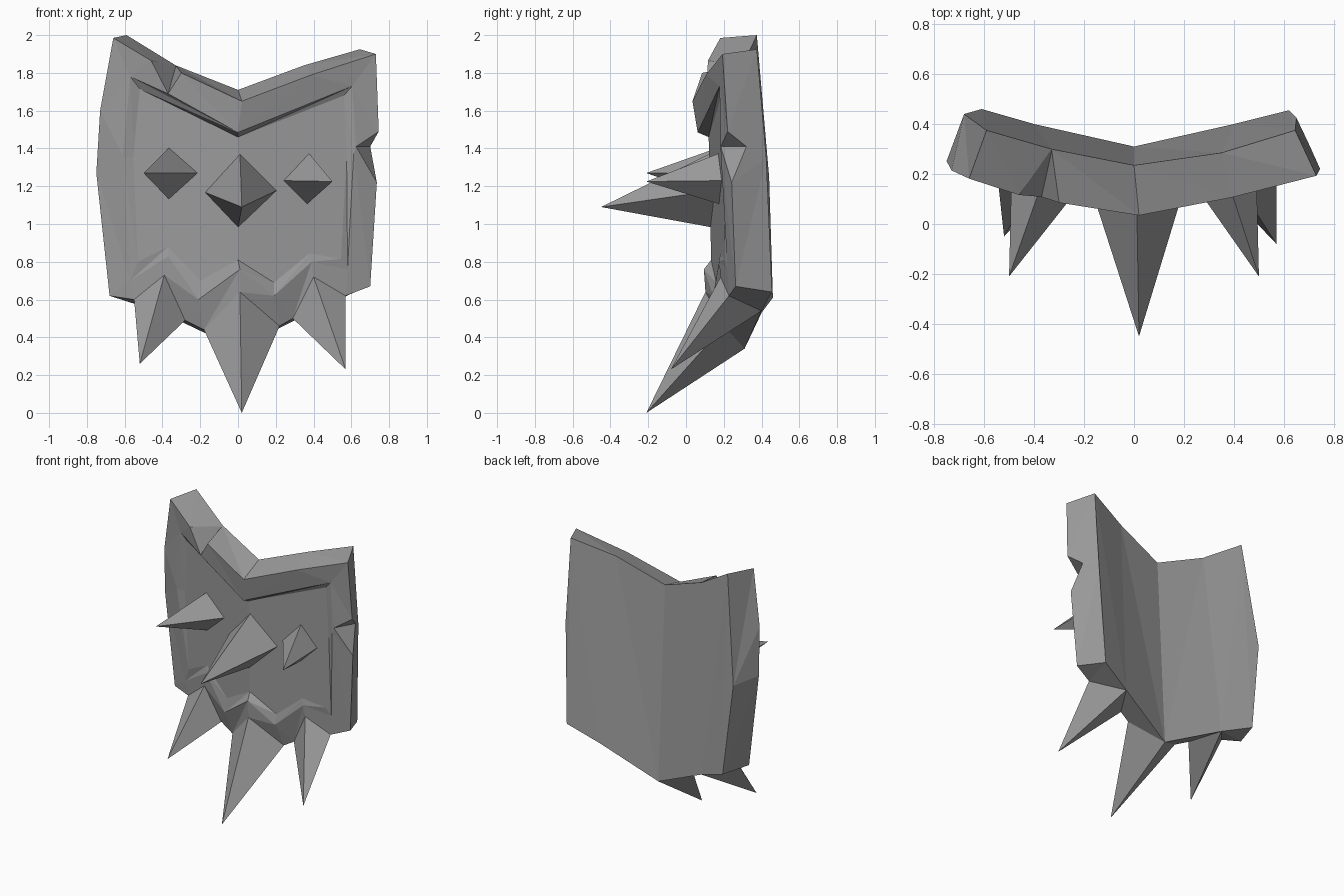
import bpy, bmesh

grey = bpy.data.materials.new("stone grey")
grey.diffuse_color = (0.33, 0.33, 0.33, 1)


def front_y(x, z):
    # V-folded front surface that leans back towards the bottom
    return 0.03 + 0.07 * (1.65 - z) + 0.22 * abs(x)


def floor_y(x, z):
    # recessed panel inside the rim
    return 0.12 + 0.13 * abs(x) + 0.02 * (1.46 - z)


def finish(bm, name):
    bmesh.ops.recalc_face_normals(bm, faces=bm.faces)
    mesh = bpy.data.meshes.new(name)
    bm.to_mesh(mesh)
    bm.free()
    mesh.materials.append(grey)
    obj = bpy.data.objects.new(name, mesh)
    bpy.context.collection.objects.link(obj)
    return obj


# Front outline, clockwise from the top middle: x, z, depth offset
OUTER = [
    (0.02, 1.65, 0), (0.39, 1.79, 0), (0.73, 1.90, 0.02), (0.745, 1.49, 0.015),
    (0.625, 1.41, 0), (0.735, 1.22, 0.02), (0.70, 0.67, 0.01), (0.57, 0.62, 0),
    (0.40, 0.72, 0), (0.29, 0.50, 0.04), (0.22, 0.46, 0.04), (0.01, 0.64, 0),
    (-0.18, 0.44, 0.04), (-0.28, 0.49, 0.04), (-0.39, 0.73, 0), (-0.55, 0.60, 0),
    (-0.68, 0.62, 0.01), (-0.75, 1.27, 0.03), (-0.73, 1.60, 0.02), (-0.66, 1.985, 0.03),
    (-0.46, 1.865, 0), (-0.37, 1.69, 0), (-0.30, 1.80, 0)]
# Rim and back point that each outline point joins
TO_RIM = [0, 1, 1, 1, 2, 2, 3, 3, 4, 5, 5, 6, 7, 7, 8, 9, 9, 10, 11, 11, 11, 0, 0]
TO_BACK = [0, 1, 2, 3, 3, 3, 4, 5, 5, 5, 6, 6, 6, 7, 7, 7, 8, 9, 9, 10, 11, 11, 11]
# Spike tips and chip apexes, by outline point
POKES = {4: (0.70, 0.32, 1.41), 8: (0.57, -0.08, 0.23), 11: (0.02, -0.21, 0.0),
         14: (-0.52, -0.05, 0.26), 21: (-0.33, 0.29, 1.832)}
# Inner rim edge and recessed floor edge: rim x, rim z, floor x, floor z
INNER = [
    (0.0, 1.485, 0.0, 1.46), (0.605, 1.73, 0.56, 1.68), (0.612, 1.37, 0.575, 1.37),
    (0.58, 0.76, 0.545, 0.815), (0.39, 0.80, 0.38, 0.845), (0.19, 0.62, 0.19, 0.69),
    (0.01, 0.76, 0.0, 0.81), (-0.21, 0.60, -0.20, 0.70), (-0.37, 0.83, -0.37, 0.88),
    (-0.57, 0.70, -0.53, 0.80), (-0.61, 1.36, -0.555, 1.35), (-0.57, 1.78, -0.52, 1.715)]
# Back outline
BACK = [
    (0.0, 0.235, 1.71), (0.35, 0.285, 1.84), (0.645, 0.375, 1.925), (0.65, 0.425, 1.35),
    (0.62, 0.455, 0.64), (0.40, 0.40, 0.54), (0.0, 0.31, 0.34), (-0.40, 0.40, 0.53),
    (-0.61, 0.46, 0.61), (-0.68, 0.44, 1.25), (-0.59, 0.375, 2.0), (-0.33, 0.30, 1.84)]

bm = bmesh.new()
new = bm.verts.new
outer = [new((x, front_y(x, z) + d, z)) for x, z, d in OUTER]
rim = [new((x, front_y(x, z) + (0.02 if z > 1.4 else 0), z)) for x, z, _, _ in INNER]
floor = [new((x, floor_y(x, z), z)) for _, _, x, z in INNER]
back = [new(p) for p in BACK]


def stitch(loop, other, link):
    # triangle band between two closed loops
    for i, v in enumerate(loop):
        j = (i + 1) % len(loop)
        a, b = other[link[i]], other[link[j]]
        bm.faces.new((v, loop[j], a))
        if a is not b:
            bm.faces.new((loop[j], b, a))


# Raised rim and its step down to the floor
stitch(outer, rim, TO_RIM)
stitch(rim, floor, list(range(12)))

# Lower spikes and edge chips, then the side walls to the back
side = list(outer)
for i, p in POKES.items():
    side[i] = new(p)
    bm.faces.new((outer[i - 1], outer[i], side[i]))
    bm.faces.new((outer[i], outer[i + 1], side[i]))
stitch(side, back, TO_BACK)

# Floor and back, each folded along the middle
caps = []
for loop in (floor, back):
    caps.append(bm.faces.new(loop[:7]))
    caps.append(bm.faces.new(loop[6:] + loop[:1]))
bmesh.ops.triangulate(bm, faces=caps)
finish(bm, "shield_body")


def face_spike(name, corners, tip):
    # four-sided spike rooted in the floor
    bm = bmesh.new()
    base = [bm.verts.new((x, floor_y(x, z) + 0.02, z)) for x, z in corners]
    top = bm.verts.new(tip)
    bm.faces.new(base)
    for i in range(4):
        bm.faces.new((base[i], base[(i + 1) % 4], top))
    finish(bm, name)


face_spike("nose_spike", [(0.01, 1.38), (0.21, 1.18), (0.0, 0.98), (-0.18, 1.17)],
           (0.02, -0.45, 1.09))
face_spike("left_eye_spike", [(-0.36, 1.41), (-0.20, 1.27), (-0.36, 1.125), (-0.49, 1.27)],
           (-0.50, -0.21, 1.27))
face_spike("right_eye_spike", [(0.37, 1.38), (0.49, 1.23), (0.36, 1.10), (0.23, 1.23)],
           (0.50, -0.21, 1.225))
